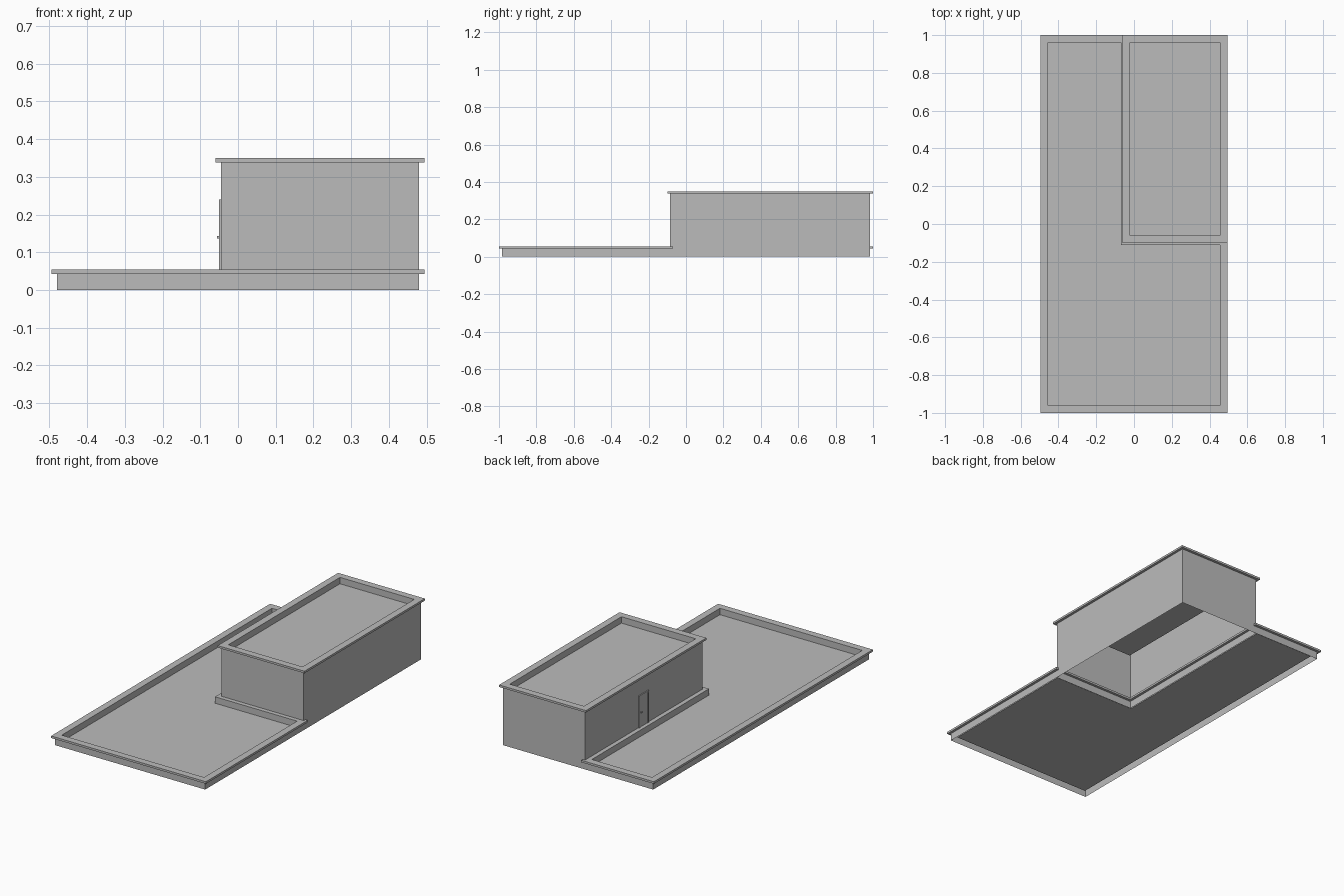
import bpy
import bmesh
from mathutils import Vector

cube = bpy.data.objects.get("Cube")
if cube:
    bpy.data.objects.remove(cube, do_unlink=True)

grey = bpy.data.materials.new("plain grey")
grey.use_nodes = True
grey.diffuse_color = (0.5, 0.5, 0.5, 1)
grey.node_tree.nodes["Principled BSDF"].inputs["Base Color"].default_value = (0.5, 0.5, 0.5, 1)

OVERHANG, COPING_W, COPING_H, RECESS = 0.015, 0.04, 0.012, 0.037


def finish(name, bm):
    mesh = bpy.data.meshes.new(name)
    bm.to_mesh(mesh)
    bm.free()
    mesh.materials.append(grey)
    obj = bpy.data.objects.new(name, mesh)
    bpy.context.collection.objects.link(obj)
    return obj


def inset(outline, d):
    """Move a counter-clockwise right-angled outline inwards by d."""
    pts = [Vector(p) for p in outline]
    result = []
    for i, p in enumerate(pts):
        a = (p - pts[i - 1]).normalized()
        b = (pts[(i + 1) % len(pts)] - p).normalized()
        result.append(p + d * Vector((-a.y - b.y, a.x + b.x)))
    return result


def sweep(name, outline, profile, closed=False, cap=False):
    """Run a profile of (inset, height) points around an outline."""
    bm = bmesh.new()
    loops = [[bm.verts.new((p.x, p.y, z)) for p in inset(outline, d)] for d, z in profile]
    pairs = list(zip(loops, loops[1:]))
    if closed:
        pairs.append((loops[-1], loops[0]))
    n = len(outline)
    for lo, hi in pairs:
        for i in range(n):
            j = (i + 1) % n
            bm.faces.new((lo[i], lo[j], hi[j], hi[i]))
    if cap:
        bm.faces.new(loops[-1])
    return finish(name, bm)


def box(name, lo, hi):
    bm = bmesh.new()
    bmesh.ops.create_cube(bm, size=1)
    lo, hi = Vector(lo), Vector(hi)
    for v in bm.verts:
        v.co = (lo + hi) / 2 + v.co * (hi - lo)
    return finish(name, bm)


def block(name, outline, top):
    """Hollow walls, overhanging coping and a recessed flat roof."""
    under = top - COPING_H
    sweep(name + "_walls", outline, [(OVERHANG, 0), (OVERHANG, under)])
    sweep(name + "_coping", outline,
          [(0, under), (0, top), (COPING_W, top), (COPING_W, under)], closed=True)
    sweep(name + "_roof", outline,
          [(COPING_W, under), (COPING_W, top - RECESS)], cap=True)


# L-shaped low roof and the taller room in its corner
block("lower", [(-0.495, -1), (0.495, -1), (0.495, -0.07),
                (-0.03, -0.07), (-0.03, 1), (-0.495, 1)], 0.055)
block("upper", [(-0.06, -0.1), (0.495, -0.1), (0.495, 1), (-0.06, 1)], 0.35)

# Door with a raised frame and a knob on the side wall
box("door_panel", (-0.048, 0.42, 0.05), (-0.044, 0.49, 0.23))
for side, y in (("front", 0.41), ("back", 0.49)):
    box("door_jamb_" + side, (-0.051, y, 0.05), (-0.044, y + 0.01, 0.24))
box("door_head", (-0.051, 0.42, 0.23), (-0.044, 0.49, 0.24))
box("door_knob", (-0.056, 0.478, 0.137), (-0.047, 0.484, 0.143))
